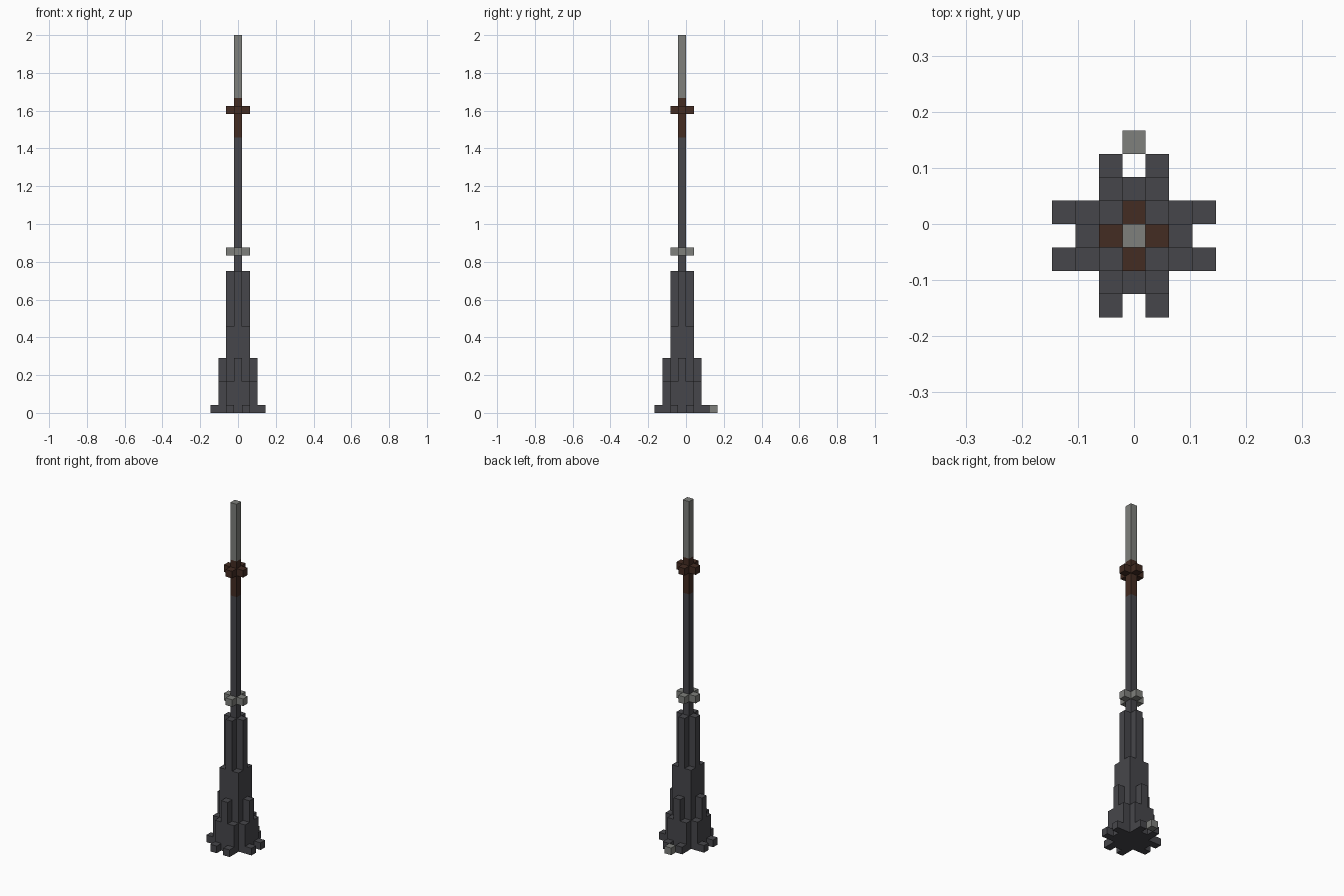
import bpy
import bmesh

if "Cube" in bpy.data.objects:
    bpy.data.objects.remove(bpy.data.objects["Cube"], do_unlink=True)

U = 2 / 48          # size of one block
AXIS_Y = -U / 2     # the mast stands half a block forward of centre


def material(name, rgb):
    m = bpy.data.materials.new(name)
    m.use_nodes = True
    m.diffuse_color = (*rgb, 1)
    bsdf = m.node_tree.nodes["Principled BSDF"]
    bsdf.inputs["Base Color"].default_value = (*rgb, 1)
    bsdf.inputs["Roughness"].default_value = 0.9
    return m


dark = material("dark grey", (0.062, 0.062, 0.07))
light = material("light grey", (0.21, 0.215, 0.2))
brown = material("dark brown", (0.056, 0.025, 0.016))


def tier(name, cells, bottom, top, mat):
    """Extrude a plan made of square cells between two block heights."""
    bm = bmesh.new()
    for cx, cy in cells:
        corners = [(-.5, -.5), (.5, -.5), (.5, .5), (-.5, .5)]
        bm.faces.new([bm.verts.new(((cx + dx) * U, (cy + dy) * U + AXIS_Y, bottom * U))
                      for dx, dy in corners])
    bmesh.ops.remove_doubles(bm, verts=bm.verts, dist=U / 100)
    grown = bmesh.ops.extrude_face_region(bm, geom=bm.faces[:], use_keep_orig=True)
    raised = [g for g in grown["geom"] if isinstance(g, bmesh.types.BMVert)]
    bmesh.ops.translate(bm, verts=raised, vec=(0, 0, (top - bottom) * U))
    bmesh.ops.recalc_face_normals(bm, faces=bm.faces)
    mesh = bpy.data.meshes.new(name)
    bm.to_mesh(mesh)
    bm.free()
    mesh.materials.append(mat)
    obj = bpy.data.objects.new(name, mesh)
    bpy.context.collection.objects.link(obj)


def ring(near, far):
    """All cells whose distances along the two axes are near and far."""
    return {(x, y) for x in range(-3, 4) for y in range(-3, 4)
            if sorted((abs(x), abs(y))) == [near, far]}


# Plans of the stepped tower, growing from the mast outwards
mast = ring(0, 0)
cross = mast | ring(0, 1)
square = cross | ring(1, 1)
ribbed = square | ring(0, 2)
buttressed = ribbed | ring(1, 2)
footed = buttressed | ring(1, 3)

# Stepped tower
tier("base_feet", footed, 0, 1, dark)
tier("buttress_tier", buttressed, 1, 4, dark)
tier("rib_tier", ribbed, 4, 7, dark)
tier("square_tier", square, 7, 11, dark)
tier("cross_tier", cross, 11, 18, dark)

# Mast with its two collars
tier("mast_lower", mast, 18, 20, dark)
tier("light_collar", cross, 20, 21, light)
tier("mast_shaft", mast, 21, 35, dark)
tier("brown_shaft", mast, 35, 38, brown)
tier("brown_collar", cross, 38, 39, brown)
tier("brown_cap", mast, 39, 40, brown)
tier("mast_tip", mast, 40, 48, light)

# Loose block on the ground behind the tower
tier("rear_block", {(0, 4)}, 0, 1, light)
